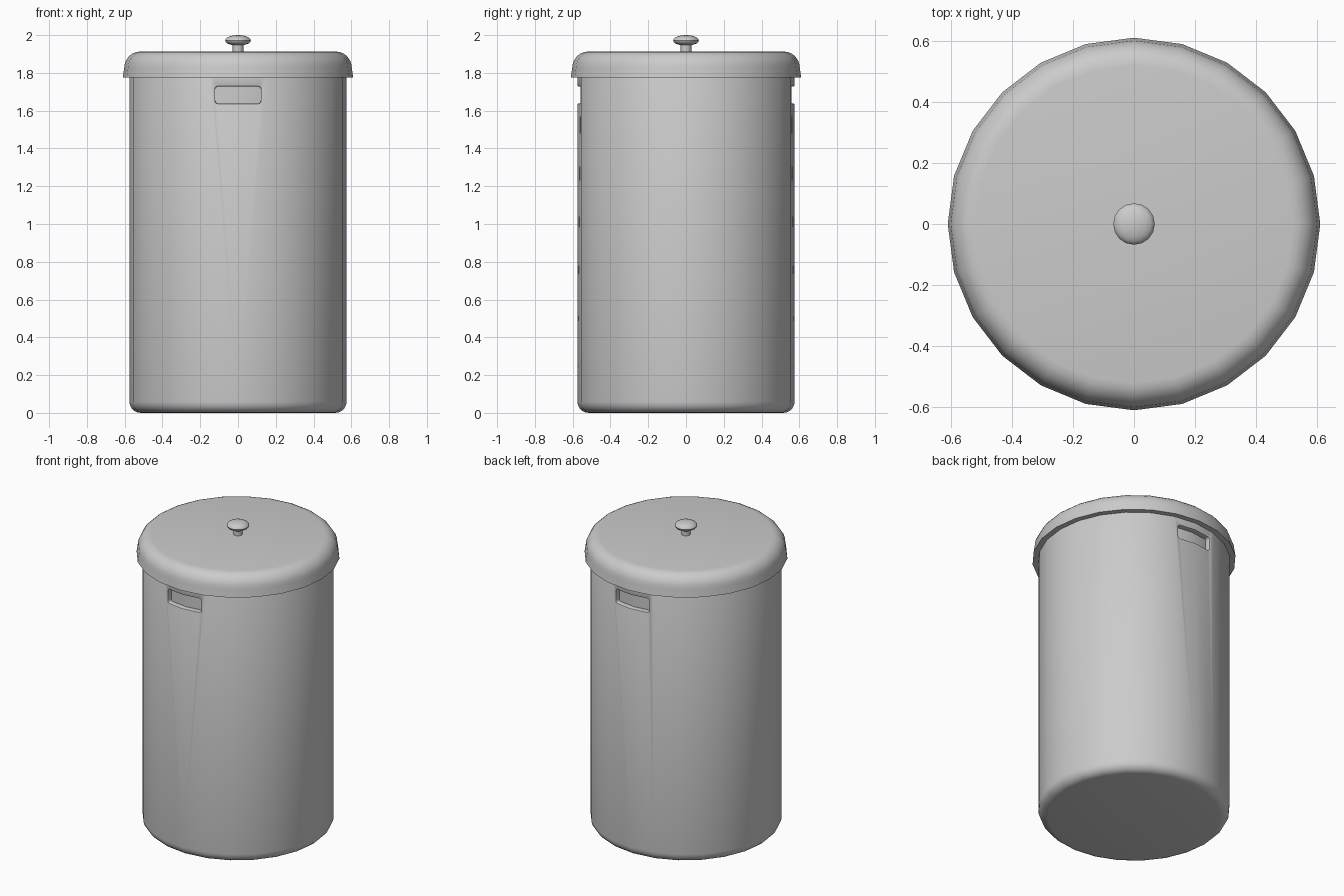
import bpy, bmesh
from math import cos, sin, pi, radians

if "Cube" in bpy.data.objects:
    bpy.data.objects.remove(bpy.data.objects["Cube"], do_unlink=True)

grey = bpy.data.materials.new("plain grey")
grey.use_nodes = True
color = (0.6, 0.6, 0.6, 1)
grey.diffuse_color = color
grey.node_tree.nodes["Principled BSDF"].inputs["Base Color"].default_value = color


def make_object(name, bm):
    bmesh.ops.recalc_face_normals(bm, faces=bm.faces)
    mesh = bpy.data.meshes.new(name)
    bm.to_mesh(mesh)
    bm.free()
    mesh.materials.append(grey)
    obj = bpy.data.objects.new(name, mesh)
    bpy.context.collection.objects.link(obj)
    return obj


def lathe(name, profile, sides):
    """Turn an open (radius, height) profile about z and cap both ends."""
    bm = bmesh.new()
    rings = [[bm.verts.new((r * cos(2 * pi * i / sides), r * sin(2 * pi * i / sides), z))
              for i in range(sides)] for r, z in profile]
    for low, high in zip(rings, rings[1:]):
        for i in range(sides):
            j = (i + 1) % sides
            bm.faces.new((low[i], low[j], high[j], high[i]))
    bm.faces.new(rings[0])
    bm.faces.new(rings[-1])
    return make_object(name, bm)


def arc(r, z, rx, rz, start, end, steps):
    """Elliptical arc of profile points, angles in degrees."""
    angles = [radians(start + (end - start) * i / steps) for i in range(steps + 1)]
    return [(r + rx * cos(a), z + rz * sin(a)) for a in angles]


def activate(obj):
    bpy.ops.object.select_all(action='DESELECT')
    obj.select_set(True)
    bpy.context.view_layer.objects.active = obj


def smooth(obj):
    activate(obj)
    bpy.ops.object.shade_smooth_by_angle(angle=radians(35))


SIDES = 24
RADIUS = 0.575

# Body: rounded base, straight wall, hollow inside
wall = arc(RADIUS - 0.06, 0.06, 0.06, 0.06, -90, 0, 5)
body = lathe("body", wall + [(RADIUS, 1.81), (0.53, 1.81), (0.53, 0.06)], SIDES)

# Handle slot cutter: rounded rectangle running front to back
bm = bmesh.new()
outline = []
for sx, sz, start in ((1, 1, 0), (-1, 1, 90), (-1, -1, 180), (1, -1, 270)):
    for x, z in arc(sx * 0.107, 1.683 + sz * 0.031, 0.014, 0.014, start, start + 90, 3):
        outline.append(bm.verts.new((x, -0.8, z)))
face = bm.faces.new(outline)
extruded = bmesh.ops.extrude_face_region(bm, geom=[face])
bmesh.ops.translate(bm, vec=(0, 1.6, 0),
                    verts=[v for v in extruded["geom"] if isinstance(v, bmesh.types.BMVert)])
cutter = make_object("slot_cutter", bm)
cutter.hide_render = True
cutter.hide_viewport = True

# Cut both slots and soften their rims
cut = body.modifiers.new("slots", 'BOOLEAN')
cut.object = cutter
cut.solver = 'EXACT'
rim = body.modifiers.new("rims", 'BEVEL')
rim.width = 0.006
rim.segments = 2
rim.limit_method = 'ANGLE'
rim.angle_limit = radians(50)
activate(body)
for modifier in ("slots", "rims"):
    bpy.ops.object.modifier_apply(modifier=modifier)
bpy.data.objects.remove(cutter, do_unlink=True)
smooth(body)

# Liner: closes the slots from behind
smooth(lathe("liner", [(0.54, 0.05), (0.54, 1.8)], SIDES))

# Lid: slightly flared skirt with a rounded shoulder
lid_profile = [(0.56, 1.775), (0.61, 1.775)] + arc(0.52, 1.823, 0.083, 0.09, 0, 90, 6)
smooth(lathe("lid", lid_profile, SIDES))

# Knob: short stem and flattened ball
smooth(lathe("knob_stem", [(0.028, 1.9), (0.028, 1.96)], 16))
smooth(lathe("knob", arc(0, 1.972, 0.068, 0.028, -85, 85, 10), 16))
